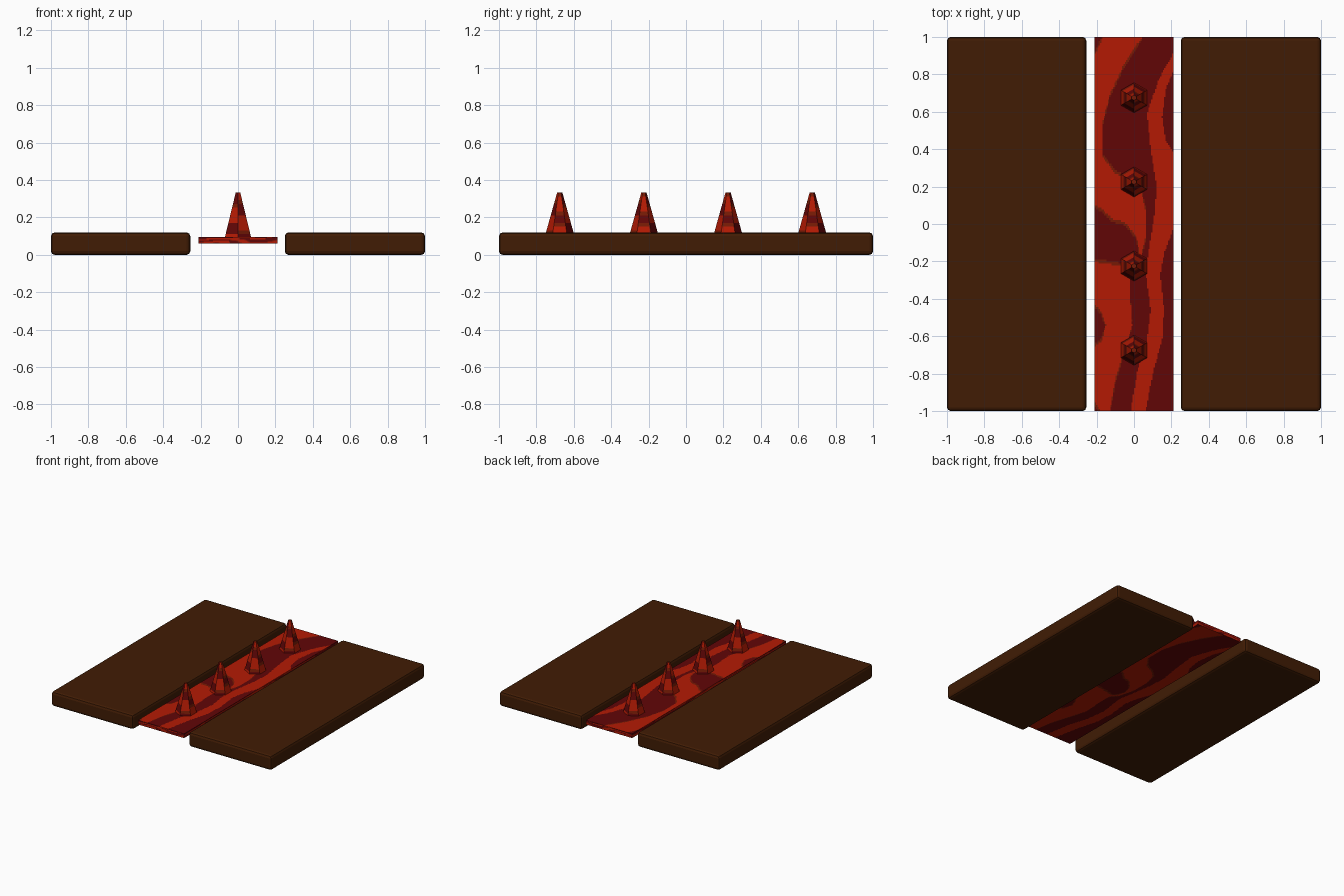
import bpy, bmesh, math
from mathutils import Vector

if "Cube" in bpy.data.objects:
    bpy.data.objects.remove(bpy.data.objects["Cube"])


def material(name, srgb):
    m = bpy.data.materials.new(name)
    m.diffuse_color = [((c / 255 + 0.055) / 1.055) ** 2.4 for c in srgb] + [1]
    m.use_nodes = True
    m.node_tree.nodes["Principled BSDF"].inputs["Base Color"].default_value = m.diffuse_color
    return m


BROWN = material("dark brown", (65, 28, 3))
HOT = material("hot red", (180, 26, 2))
DEEP = material("deep red", (97, 5, 6))
EMBER = material("ember brown", (118, 26, 4))


def finish(bm, name, mats):
    bmesh.ops.recalc_face_normals(bm, faces=bm.faces)
    me = bpy.data.meshes.new(name)
    bm.to_mesh(me)
    bm.free()
    for m in mats:
        me.materials.append(m)
    ob = bpy.data.objects.new(name, me)
    bpy.context.collection.objects.link(ob)
    return ob


def box(x0, x1, y0, y1, z0, z1):
    bm = bmesh.new()
    bmesh.ops.create_cube(bm, size=1)
    for v in bm.verts:
        v.co = Vector(((x0 + x1) / 2 + v.co.x * (x1 - x0),
                       (y0 + y1) / 2 + v.co.y * (y1 - y0),
                       (z0 + z1) / 2 + v.co.z * (z1 - z0)))
    return bm


# Ground slabs with rounded rims
for name, x0, x1 in (("left_slab", -1, -0.255), ("right_slab", 0.25, 1)):
    bm = box(x0, x1, -1, 1, 0, 0.12)
    bmesh.ops.bevel(bm, geom=bm.edges[:], offset=0.02, segments=2,
                    profile=0.5, affect='EDGES')
    finish(bm, name, [BROWN])

# Outlines of the hot streams, in hundredths of a unit (x, y)
LEFT_STREAM = [
    (-16, 101), (5, 101), (-1, 92), (-6, 84), (-13, 69), (-17, 53), (-17, 36),
    (-10, 27), (-2, 23), (4, 17), (6, 8), (6, -8), (3, -20), (-2, -26),
    (-2, -40), (-1, -54), (-5, -67), (-10, -83), (-13, -101), (-17, -101),
    (-22, -94), (-22, -67), (-17, -62), (-15, -54), (-18, -46), (-22, -42),
    (-22, -20), (-10, -22), (-2, -24), (1, -20), (3, -14), (1, -6), (-5, 1),
    (-12, 3), (-17, 8), (-22, 11), (-22, 88)]
RIGHT_STREAM = [
    (22, 93), (13, 77), (7, 59), (9, 40), (12, 21), (11, 5), (8, -14),
    (6, -24), (9, -46), (7, -62), (2, -78), (-2, -101), (6, -101), (10, -80),
    (15, -62), (16, -46), (14, -27), (16, -16), (22, 0), (22, 37), (17, 45),
    (15, 57), (17, 72), (22, 84)]


def inside(x, y, poly):
    hit = False
    for (ax, ay), (bx, by) in zip(poly, poly[1:] + poly[:1]):
        if (ay > y) != (by > y) and x < ax + (y - ay) * (bx - ax) / (by - ay):
            hit = not hit
    return hit


def lava(x, y):
    """0 hot, 1 deep, 2 ember along the ragged ends of the left stream"""
    x, y = x * 100, y * 100
    if inside(x, y, LEFT_STREAM) or inside(x, y, RIGHT_STREAM):
        return 0
    if x < 8 and any(inside(x, y + d, LEFT_STREAM) for d in (-1.8, 1.8)):
        return 2
    return 1


# Lava strip: thin slab cut into a fine grid and coloured by the streams
bm = box(-0.21, 0.21, -1, 1, 0.06, 0.095)
for axis, mid, half, n in ((Vector((1, 0, 0)), 0, 0.21, 60),
                           (Vector((0, 1, 0)), 0, 1, 180),
                           (Vector((0, 0, 1)), 0.0775, 0.0175, 6)):
    for i in range(1, n):
        bmesh.ops.bisect_plane(bm, geom=bm.verts[:] + bm.edges[:] + bm.faces[:],
                               plane_co=axis * (mid - half + 2 * half * i / n),
                               plane_no=axis)
bmesh.ops.recalc_face_normals(bm, faces=bm.faces)
bm.normal_update()
for f in bm.faces:
    c, n = f.calc_center_median(), f.normal
    across = (c.z - 0.0775) * 12           # side walls carry squeezed streams
    if n.z > 0.5:
        f.material_index = lava(c.x, c.y)
    elif n.z < -0.5:
        f.material_index = lava(-c.x, c.y)  # underside is mirrored
    elif abs(n.y) > 0.5:
        f.material_index = lava(across, c.x * 4.7)
    else:
        f.material_index = lava(across, c.y)
finish(bm, "lava_strip", [HOT, DEEP, EMBER])

# Row of six-sided spikes with mottled facets
for k in range(4):
    y = -0.675 + 0.45 * k
    bm = bmesh.new()
    rings = []
    for j in range(13):
        t = j / 12
        r = 0.082 + (0.014 - 0.082) * t
        rings.append([bm.verts.new((r * math.cos(math.pi * (i / 3 + 1 / 6)),
                                    y + r * math.sin(math.pi * (i / 3 + 1 / 6)),
                                    0.09 + 0.243 * t)) for i in range(6)])
    for j in range(12):
        for i in range(6):
            n = (i + 1) % 6
            f = bm.faces.new((rings[j][i], rings[j][n],
                              rings[j + 1][n], rings[j + 1][i]))
            s = math.sin(j * 0.8 + i * 2.1)
            f.material_index = 1 if s > 0.5 else 2 if s > 0.1 else 0
    bm.faces.new(rings[-1]).material_index = 2
    bm.faces.new(rings[0][::-1])
    finish(bm, "spike_%d" % (k + 1), [HOT, DEEP, EMBER])
